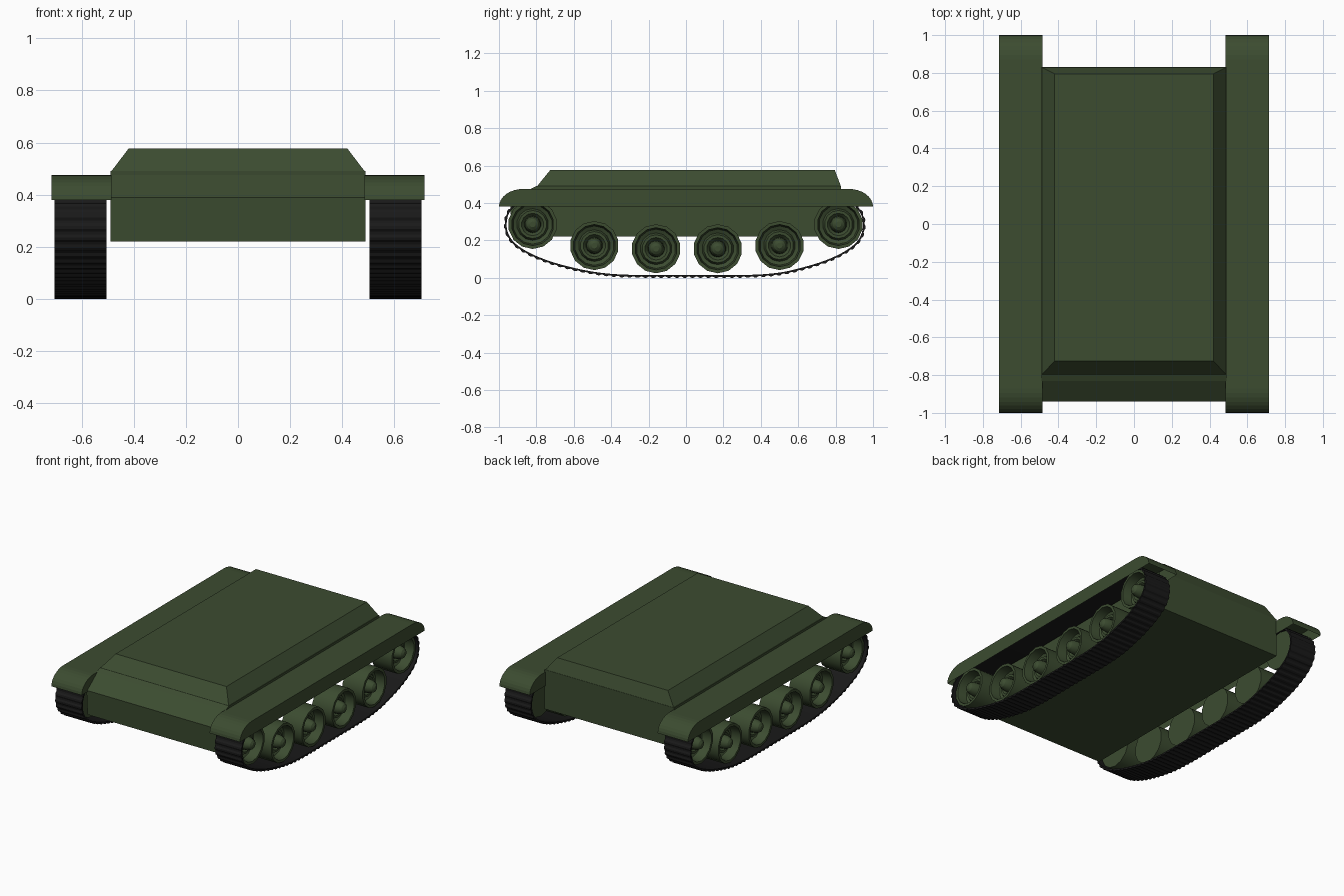
import bpy, bmesh, math
from mathutils import Vector

if "Cube" in bpy.data.objects:
    bpy.data.objects.remove(bpy.data.objects["Cube"], do_unlink=True)


def material(name, rgb):
    m = bpy.data.materials.new(name)
    m.use_nodes = True
    m.diffuse_color = (*rgb, 1)
    m.node_tree.nodes["Principled BSDF"].inputs["Base Color"].default_value = (*rgb, 1)
    return m


GREEN = material("olive_green", (0.045, 0.072, 0.03))
BLACK = material("track_black", (0.01, 0.01, 0.01))


def finish(name, bm, mat, smooth=None):
    bmesh.ops.recalc_face_normals(bm, faces=bm.faces)
    mesh = bpy.data.meshes.new(name)
    bm.to_mesh(mesh)
    bm.free()
    mesh.materials.append(mat)
    obj = bpy.data.objects.new(name, mesh)
    bpy.context.collection.objects.link(obj)
    if smooth:
        bpy.ops.object.select_all(action='DESELECT')
        obj.select_set(True)
        bpy.context.view_layer.objects.active = obj
        bpy.ops.object.shade_smooth_by_angle(angle=math.radians(smooth))
    return obj


def extrude_x(name, profile, x0, x1, mat):
    """Extrude a (y, z) outline between two x positions."""
    bm = bmesh.new()
    face = bm.faces.new([bm.verts.new((x0, y, z)) for y, z in profile])
    out = bmesh.ops.extrude_face_region(bm, geom=[face])
    moved = [v for v in out["geom"] if isinstance(v, bmesh.types.BMVert)]
    bmesh.ops.translate(bm, verts=moved, vec=(x1 - x0, 0, 0))
    return finish(name, bm, mat)


# Lower hull with sloped nose
extrude_x("lower_hull", [(-0.93, 0.22), (0.83, 0.22), (0.83, 0.49), (-0.80, 0.49),
                         (-0.83, 0.475), (-0.94, 0.39)], -0.49, 0.49, GREEN)

# Bevelled upper deck
bm = bmesh.new()
rings = [[bm.verts.new((sx * w, y, z)) for sx, y in ((-1, f), (1, f), (1, b), (-1, b))]
         for w, f, b, z in ((0.49, -0.80, 0.83, 0.485), (0.42, -0.725, 0.795, 0.577))]
for ring in rings:
    bm.faces.new(ring)
for i in range(4):
    j = (i + 1) % 4
    bm.faces.new((rings[0][i], rings[0][j], rings[1][j], rings[1][i]))
finish("upper_deck", bm, GREEN)


# Fenders: rounded ends, open underneath
def arc(cy, sign):
    return [(cy + sign * 0.13 * math.cos(t), 0.38 + 0.095 * math.sin(t))
            for t in (i * math.pi / 16 for i in range(9))]


fender_outline = arc(-0.87, -1) + arc(0.87, 1)[::-1]


def fender(name, side):
    obj = extrude_x(name, fender_outline, side * 0.485, side * 0.715, GREEN)
    bm = bmesh.new()
    bm.from_mesh(obj.data)
    under = [f for f in bm.faces if f.normal.z < -0.9]
    bmesh.ops.delete(bm, geom=under, context='FACES_ONLY')
    bm.to_mesh(obj.data)
    bm.free()


# Track loop, smoothed through a few guide points
guide = [(-0.965, 0.28), (-0.94, 0.205), (-0.87, 0.145), (-0.75, 0.09), (-0.6, 0.047),
         (-0.45, 0.02), (-0.3, 0.01), (0.0, 0.009), (0.35, 0.01), (0.5, 0.022), (0.62, 0.048),
         (0.76, 0.092), (0.87, 0.148), (0.93, 0.205), (0.952, 0.28), (0.93, 0.36),
         (0.84, 0.425), (0.4, 0.43), (-0.4, 0.43), (-0.84, 0.425), (-0.94, 0.365)]


def catmull(points, steps=24):
    pts = [Vector(p) for p in points]
    n, out = len(pts), []
    for i in range(n):
        a, b, c, d = (pts[(i + k) % n] for k in (-1, 0, 1, 2))
        m0, m1 = (c - a) / (c - a).length, (d - b) / (d - b).length
        span = (c - b).length
        for s in range(steps):
            t = s / steps
            out.append(b * (2*t**3 - 3*t**2 + 1) + m0 * span * (t**3 - 2*t**2 + t)
                       + c * (3*t**2 - 2*t**3) + m1 * span * (t**3 - t**2))
    return out


def resample(points, count):
    loop = points + points[:1]
    total = sum((q - p).length for p, q in zip(loop, loop[1:]))
    out, run = [], 0.0
    for p, q in zip(loop, loop[1:]):
        seg = (q - p).length
        while len(out) < count and len(out) * total / count < run + seg:
            out.append(p.lerp(q, (len(out) * total / count - run) / seg))
        run += seg
    return out


path = resample(catmull(guide), 400)


def track(name, side):
    """Closed belt whose outer surface steps in and out to form cleats."""
    bm = bmesh.new()
    n, rows = len(path), []
    for i, p in enumerate(path):
        tangent = (path[(i + 1) % n] - path[i - 1]).normalized()
        out = Vector((tangent.y, -tangent.x))
        outer = p + out * (0.009 if i % 4 < 2 else 0.003)
        inner = p - out * 0.006
        rows.append([bm.verts.new((side * x, q.x, q.y)) for x, q in
                     ((0.505, inner), (0.505, outer), (0.705, outer), (0.705, inner))])
    for i in range(n):
        a, b = rows[i], rows[(i + 1) % n]
        for k in range(4):
            m = (k + 1) % 4
            bm.faces.new((a[k], a[m], b[m], b[k]))
    finish(name, bm, BLACK)


# Road wheels: lathed dish with rim and domed hub
wheel_profile = [(0.53, 0.0), (0.53, 0.131), (0.685, 0.131), (0.685, 0.113), (0.62, 0.105),
                 (0.61, 0.085), (0.635, 0.075), (0.635, 0.06), (0.615, 0.045), (0.66, 0.042),
                 (0.685, 0.03), (0.695, 0.015), (0.695, 0.0)]
wheel_centres = [(-0.82, 0.285), (-0.49, 0.172), (-0.16, 0.155),
                 (0.17, 0.155), (0.50, 0.172), (0.815, 0.285)]


def wheel(name, side, cy, cz):
    bm = bmesh.new()
    verts = [bm.verts.new((side * x, cy, cz + r)) for x, r in wheel_profile]
    edges = [bm.edges.new(pair) for pair in zip(verts, verts[1:])]
    bmesh.ops.spin(bm, geom=verts + edges, cent=(0, cy, cz), axis=(1, 0, 0),
                   angle=math.tau, steps=14, use_merge=True)
    bmesh.ops.remove_doubles(bm, verts=bm.verts, dist=0.0005)
    finish(name, bm, GREEN, smooth=30)


for label, side in (("left", 1), ("right", -1)):
    fender("fender_" + label, side)
    track("track_" + label, side)
    for number, (cy, cz) in enumerate(wheel_centres, 1):
        wheel(f"road_wheel_{label}_{number}", side, cy, cz)
